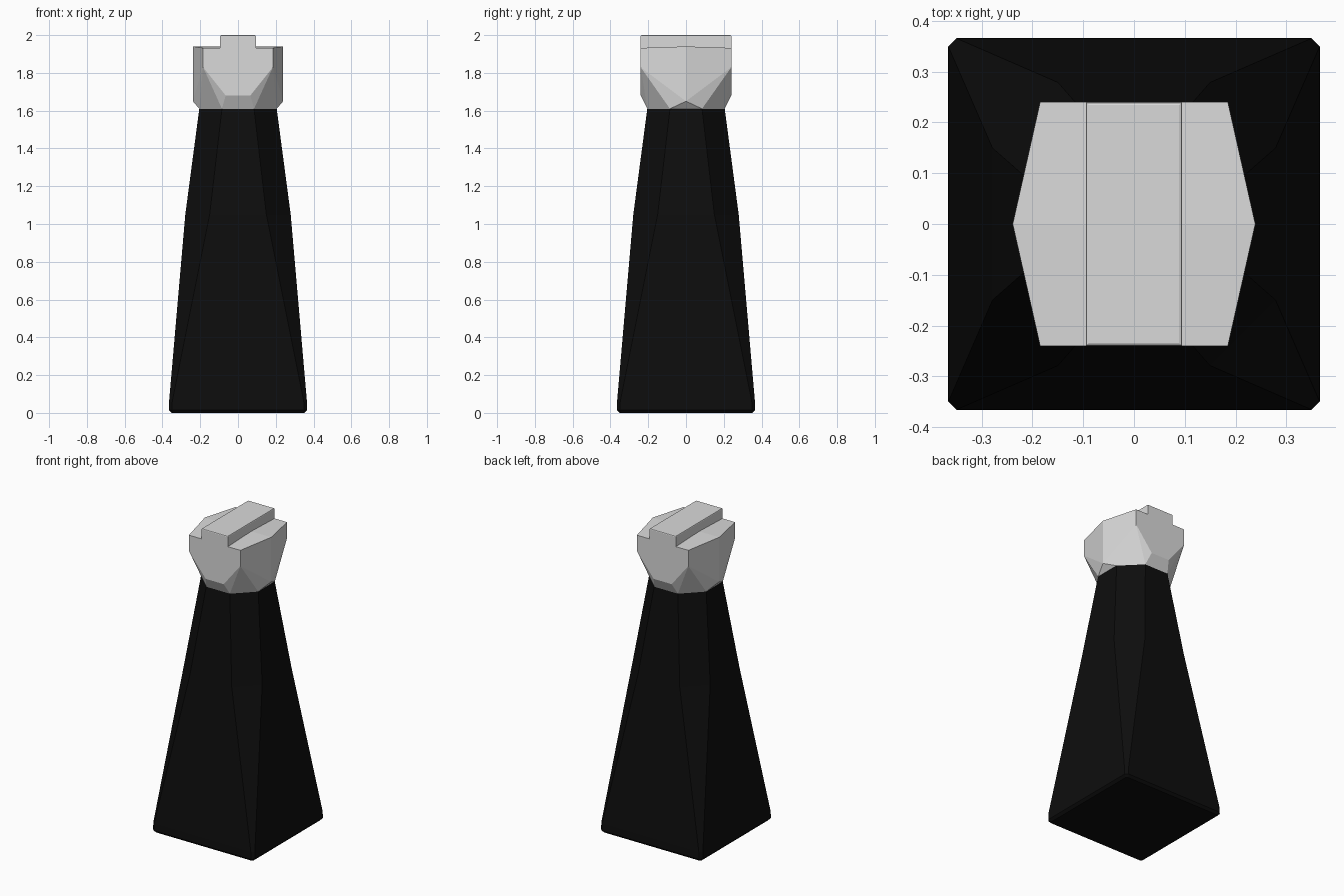
import bpy, bmesh

if "Cube" in bpy.data.objects:
    bpy.data.objects.remove(bpy.data.objects["Cube"])


def material(name, rgb):
    m = bpy.data.materials.new(name)
    m.diffuse_color = (*rgb, 1)
    m.use_nodes = True
    m.node_tree.nodes["Principled BSDF"].inputs["Base Color"].default_value = m.diffuse_color
    return m


black = material("black", (0.004, 0.004, 0.004))
pale = material("pale grey", (0.7, 0.7, 0.7))


def finish(bm, name, mat, bevel):
    bmesh.ops.recalc_face_normals(bm, faces=bm.faces[:])
    me = bpy.data.meshes.new(name)
    bm.to_mesh(me)
    bm.free()
    ob = bpy.data.objects.new(name, me)
    bpy.context.collection.objects.link(ob)
    me.materials.append(mat)
    if bevel:
        mod = ob.modifiers.new("soft_edges", 'BEVEL')
        mod.width = bevel
        mod.segments = 2
        mod.limit_method = 'ANGLE'
    return ob


def octagon(h, c):
    # square of half width h whose corners are cut back to c
    return [(h, -c), (h, c), (c, h), (-c, h), (-h, c), (-h, -c), (-c, -h), (c, -h)]


# Tapered column: square at the foot, octagonal at the neck
bm = bmesh.new()
rings = []
for z, h, c in [(0, 0.352, 0.34), (0.015, 0.366, 0.35), (0.06, 0.365, 0.348),
                (1.05, 0.279, 0.15), (1.61, 0.205, 0.085)]:
    rings.append([bm.verts.new((x, y, z)) for x, y in octagon(h, c)])
for a, b in zip(rings, rings[1:]):
    for i in range(8):
        j = (i + 1) % 8
        bm.faces.new((a[i], a[j], b[j], b[i]))
bm.faces.new(rings[0][::-1])
bm.faces.new(rings[-1])
finish(bm, "tapered_body", black, 0)

# Faceted head: convex shape mirrored in both directions
bm = bmesh.new()
for x, y in octagon(0.205, 0.085):
    bm.verts.new((x, y, 1.61))
for sx in (-1, 1):
    for z in (1.65, 1.94):
        bm.verts.new((sx * 0.239, 0, z))
    for sy in (-1, 1):
        for x, z in [(0.185, 1.932), (0.185, 1.83), (0.065, 1.68)]:
            bm.verts.new((sx * x, sy * 0.24, z))
bmesh.ops.convex_hull(bm, input=bm.verts[:])
bmesh.ops.dissolve_limit(bm, angle_limit=0.01, verts=bm.verts[:], edges=bm.edges[:])
finish(bm, "faceted_head", pale, 0)

# Raised bar across the top of the head
bm = bmesh.new()
bmesh.ops.create_cube(bm, size=1)
for v in bm.verts:
    v.co = (v.co.x * 0.19, v.co.y * 0.48, 1.966 + v.co.z * 0.068)
top = [e for e in bm.edges if all(v.co.z > 1.99 for v in e.verts)]
bmesh.ops.bevel(bm, geom=top, offset=0.006, segments=2, affect='EDGES', profile=0.5)
finish(bm, "top_bar", pale, 0)
